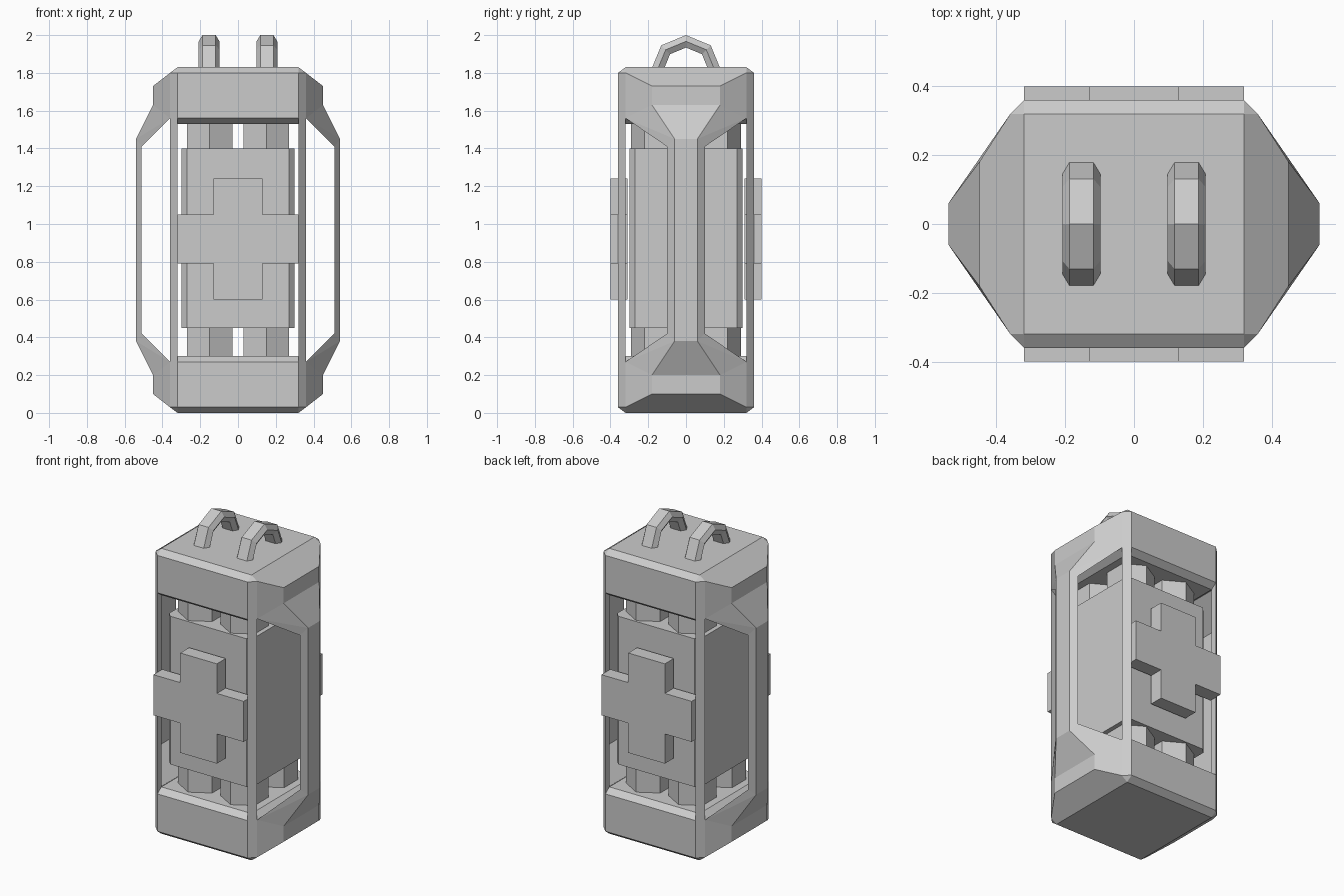
import bpy, bmesh
from math import cos, sin, pi

if "Cube" in bpy.data.objects:
    bpy.data.objects.remove(bpy.data.objects["Cube"])

grey = bpy.data.materials.new("plain_grey")
grey.use_nodes = True
grey.diffuse_color = (0.6, 0.6, 0.6, 1)
grey.node_tree.nodes["Principled BSDF"].inputs["Base Color"].default_value = (0.6, 0.6, 0.6, 1)

HEIGHT = 1.83  # body height without the loops


def finish(name, bm):
    bmesh.ops.recalc_face_normals(bm, faces=bm.faces)
    mesh = bpy.data.meshes.new(name)
    bm.to_mesh(mesh)
    bm.free()
    mesh.materials.append(grey)
    ob = bpy.data.objects.new(name, mesh)
    bpy.context.collection.objects.link(ob)
    return ob


def hull(name, points):
    """Convex solid around the points, with flat areas merged."""
    bm = bmesh.new()
    for p in points:
        bm.verts.new(p)
    res = bmesh.ops.convex_hull(bm, input=bm.verts)
    loose = [v for v in set(res["geom_interior"] + res["geom_unused"])
             if isinstance(v, bmesh.types.BMVert) and not v.link_faces]
    bmesh.ops.delete(bm, geom=loose, context='VERTS')
    bmesh.ops.dissolve_limit(bm, angle_limit=0.02, verts=bm.verts, edges=bm.edges)
    return finish(name, bm)


def prism(name, outline, place, low, high):
    """Extrude a 2D outline; place maps (u, v, depth) to a position."""
    bm = bmesh.new()
    a = [bm.verts.new(place(u, v, low)) for u, v in outline]
    b = [bm.verts.new(place(u, v, high)) for u, v in outline]
    bm.faces.new(a)
    bm.faces.new(b)
    for i in range(len(a)):
        j = (i + 1) % len(a)
        bm.faces.new((a[i], a[j], b[j], b[i]))
    return finish(name, bm)


def mirrored(points, x=False, y=False):
    out = list(points)
    if x:
        out += [(-p[0], p[1], p[2]) for p in out]
    if y:
        out += [(p[0], -p[1], p[2]) for p in out]
    return out


def upright(u, v, d):
    return (u, v, d)


# End caps with pointed sides, and the flares that join them to the side struts
cap = [(.32, .32, 1.83), (.32, .36, 1.80), (.36, .32, 1.80), (.45, .18, 1.73),
       (.45, .18, 1.63), (.36, .32, 1.56), (.32, .36, 1.56), (.32, .32, 1.53)]
flare = [(.45, .18, 1.63), (.54, .06, 1.45), (.51, .10, 1.41), (.36, .32, 1.56)]
for end in ("top", "bottom"):
    def flip(pts):
        return pts if end == "top" else [(x, y, HEIGHT - z) for x, y, z in pts]
    hull(end + "_cap", mirrored(flip(cap), x=True, y=True))
    for side, s in (("left", 1), ("right", -1)):
        pts = [(s * x, y, z) for x, y, z in flip(flare)]
        hull(f"{end}_{side}_flare", mirrored(pts, y=True))

# Side struts
for side, s in (("left", 1), ("right", -1)):
    strut = [(s * .54, .06, 1.45), (s * .51, .10, 1.41)]
    strut += [(x, y, HEIGHT - z) for x, y, z in strut]
    hull(side + "_strut", mirrored(strut, y=True))

# Corner posts and hexagonal inner tubes
for side, s in (("left", 1), ("right", -1)):
    for face, t in (("back", 1), ("front", -1)):
        post = [(s * .32, t * .36), (s * .36, t * .32), (s * .32, t * .32)]
        prism(f"{face}_{side}_post", post, upright, .27, 1.56)
        tube = [(s * .15 + .14 * sin(i * pi / 3), t * .15 + .14 * cos(i * pi / 3))
                for i in range(6)]
        prism(f"{face}_{side}_tube", tube, upright, .29, 1.54)

# Core box with chamfered corners
core = [(.30, -.27), (.30, .27), (.27, .30), (-.27, .30),
        (-.30, .27), (-.30, -.27), (-.27, -.30), (.27, -.30)]
prism("core_box", core, upright, .45, 1.40)

# Raised cross on the front and back
quarter = [(.32, .13), (.13, .13), (.13, .32)]
cross = (quarter + [(-u, v) for u, v in quarter[::-1]]
         + [(-u, -v) for u, v in quarter] + [(u, -v) for u, v in quarter[::-1]])
for face, t in (("back", 1), ("front", -1)):
    prism(face + "_cross", cross, lambda u, v, d: (u, t * d, .92 + v), .31, .40)

# Carrying loops: half rings with a six-sided section
section = [(.035, .033), (.055, 0), (.035, -.033), (-.035, -.033), (-.055, 0), (-.035, .033)]
for side, s in (("left", 1), ("right", -1)):
    bm = bmesh.new()
    rings = []
    for i in range(5):
        a = i * pi / 4
        rings.append([bm.verts.new((s * .153 + w, (.152 + r) * cos(a), 1.815 + (.152 + r) * sin(a)))
                      for w, r in section])
    for p, q in zip(rings, rings[1:]):
        for k in range(6):
            m = (k + 1) % 6
            bm.faces.new((p[k], p[m], q[m], q[k]))
    bm.faces.new(rings[0])
    bm.faces.new(rings[-1])
    finish(side + "_loop", bm)
